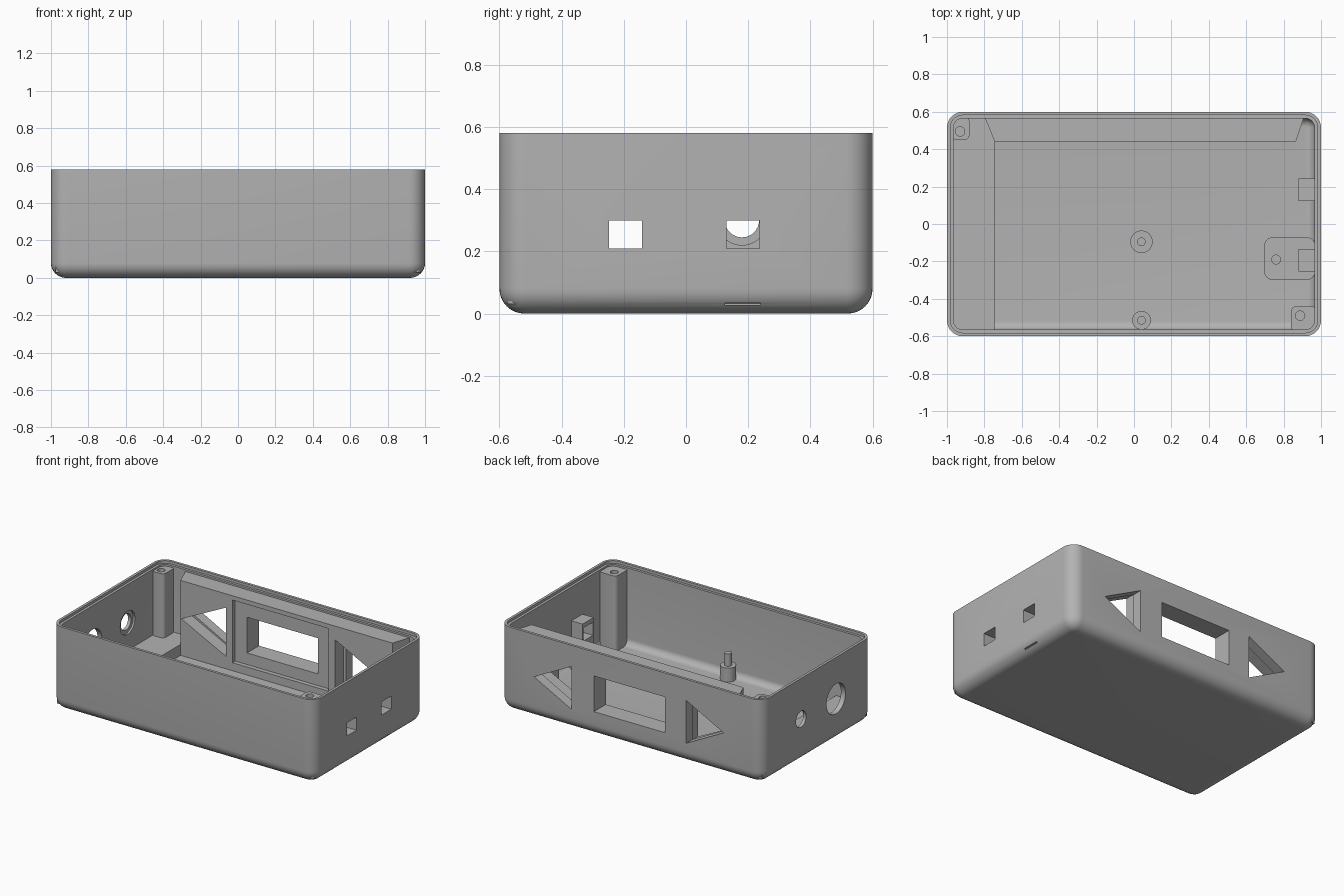
import bpy, bmesh, math
from mathutils import Vector

if "Cube" in bpy.data.objects:
    bpy.data.objects.remove(bpy.data.objects["Cube"])

grey = bpy.data.materials.new("plain grey")
grey.use_nodes = True
grey.diffuse_color = (0.45, 0.45, 0.45, 1)
grey.node_tree.nodes["Principled BSDF"].inputs["Base Color"].default_value = grey.diffuse_color


def loft(name, rings):
    """Closed solid through matching rings of points, capped at both ends."""
    bm = bmesh.new()
    loops = [[bm.verts.new(p) for p in ring] for ring in rings]
    n = len(loops[0])
    for a, b in zip(loops, loops[1:]):
        for i in range(n):
            j = (i + 1) % n
            bm.faces.new((a[i], a[j], b[j], b[i]))
    bm.faces.new(loops[0])
    bm.faces.new(loops[-1])
    bmesh.ops.recalc_face_normals(bm, faces=bm.faces)
    mesh = bpy.data.meshes.new(name)
    bm.to_mesh(mesh)
    bm.free()
    mesh.materials.append(grey)
    obj = bpy.data.objects.new(name, mesh)
    bpy.context.collection.objects.link(obj)
    return obj


def prism(name, pts, lo, hi, axis="z"):
    place = {"x": lambda p, h: (h, p[0], p[1]),
             "y": lambda p, h: (p[0], h, p[1]),
             "z": lambda p, h: (p[0], p[1], h)}[axis]
    return loft(name, [[place(p, h) for p in pts] for h in (lo, hi)])


def rect(a0, a1, b0, b1):
    return [(a0, b0), (a1, b0), (a1, b1), (a0, b1)]


def circle(a, b, r, n=32):
    return [(a + r * math.cos(t * math.tau / n), b + r * math.sin(t * math.tau / n))
            for t in range(n)]


def rounded(a0, a1, b0, b1, r, n=8):
    pts = []
    for k, (ca, cb) in enumerate([(a1 - r, b1 - r), (a0 + r, b1 - r),
                                  (a0 + r, b0 + r), (a1 - r, b0 + r)]):
        for i in range(n + 1):
            t = (k + i / n) * math.pi / 2
            pts.append((ca + r * math.cos(t), cb + r * math.sin(t)))
    return pts


def cut(objs, cutters):
    for obj in objs:
        bpy.context.view_layer.objects.active = obj
        for c in cutters:
            mod = obj.modifiers.new("cut", "BOOLEAN")
            mod.operation, mod.solver, mod.object = "DIFFERENCE", "EXACT", c
            bpy.ops.object.modifier_apply(modifier=mod.name)
    for c in cutters:
        bpy.data.objects.remove(c)


# Hollow tray: outer fillet, stepped rim, inner fillet
H, WALL, FLOOR, R = 0.58, 0.035, 0.035, 0.085
arc = [i * math.pi / 16 for i in range(9)]
profile = [(0.08 * (1 - math.sin(t)), 0.08 * (1 - math.cos(t))) for t in arc]
profile += [(0, H), (0.018, H), (0.018, H - 0.018), (WALL, H - 0.018)]
profile += [(WALL + 0.045 * (1 - math.cos(t)), FLOOR + 0.045 * (1 - math.sin(t))) for t in arc]
tray = loft("tray", [[(x, y, z) for x, y in
                      rounded(d - 1, 1 - d, d - 0.6, 0.6 - d, R - d)] for d, z in profile])

# Thick display bezel along the back wall and the raised floor beside it
bezel = prism("back_bezel", [(-0.745, 0.44), (0.865, 0.44), (0.91, 0.575), (-0.8, 0.575)], 0.03, 0.55)
step = prism("raised_floor", rect(-0.975, -0.745, -0.57, 0.57), 0.03, 0.11)

# Display window and its inner recess
cut([tray, bezel], [prism("window_cut", rect(-0.26, 0.28, 0.17, 0.415), 0.42, 0.7, "y")])
cut([bezel], [prism("recess_cut", rect(-0.35, 0.38, 0.09, 0.52), 0.4, 0.47, "y")])


# Triangular arrow openings, wider on the inside
def triangle(base, tip, grow):
    s = math.copysign(grow, tip - base)
    return [(base - s, 0.435 + grow), (tip + 1.6 * s, 0.288), (base - s, 0.14 - grow)]


for base, tip in ((0.45, 0.735), (-0.42, -0.706)):
    cut([tray, bezel], [prism("arrow_cut", triangle(base, tip, 0), 0.42, 0.7, "y")])
    cut([bezel], [prism("arrow_pocket", triangle(base, tip, 0.02), 0.4, 0.53, "y")])

# Round sockets in one end, the small one with a counterbore inside
cut([tray], [prism("large_socket", circle(-0.2, 0.295, 0.103), -1.1, -0.9, "x"),
             prism("small_socket", circle(0.18, 0.3, 0.055), -1.1, -0.9, "x"),
             prism("counterbore", circle(0.18, 0.3, 0.08), -0.978, -0.9, "x")])

# Square ports in the other end with their inner housings
for name, y in (("front", -0.195), ("rear", 0.183)):
    housing = prism(name + "_port_housing", rect(0.88, 0.975, y - 0.06, y + 0.06), 0.03, 0.33)
    cut([tray, housing], [prism("port_cut", rect(y - 0.053, y + 0.053, 0.21, 0.3), 0.8, 1.1, "x")])
cut([tray], [prism("slot_cut", rect(0.125, 0.24, 0.026, 0.034), 0.96, 1.1, "x")])

# Low mounting plate with a screw hole
plate = prism("mounting_plate", rounded(0.695, 0.97, -0.3, -0.07, 0.05), 0.03, 0.09)
cut([plate], [prism("plate_hole", circle(0.76, -0.19, 0.024), 0.05, 0.2)])

# Corner screw posts
for name, box, hole in (("rear_screw_post", (-0.975, -0.88, 0.45, 0.575), (-0.93, 0.495)),
                        ("front_screw_post", (0.84, 0.975, -0.575, -0.44), (0.888, -0.49))):
    post = prism(name, rounded(*box, 0.025, 4), 0.03, 0.55)
    cut([post], [prism("screw_hole", circle(*hole, 0.025), 0.3, 0.7)])

# Board standoffs with locating pins
for name, y, r in (("middle", -0.095, 0.06), ("front", -0.515, 0.05)):
    prism(name + "_standoff", circle(0.04, y, r), 0.03, 0.13)
    prism(name + "_pin", circle(0.04, y, 0.023, 20), 0.12, 0.215)

# Smooth the fillets and keep hard edges
bpy.ops.object.select_all(action="DESELECT")
for obj in bpy.context.collection.objects:
    if obj.type == "MESH" and grey.name in obj.data.materials:
        obj.select_set(True)
        bpy.context.view_layer.objects.active = obj
bpy.ops.object.shade_smooth_by_angle(angle=math.radians(30))
